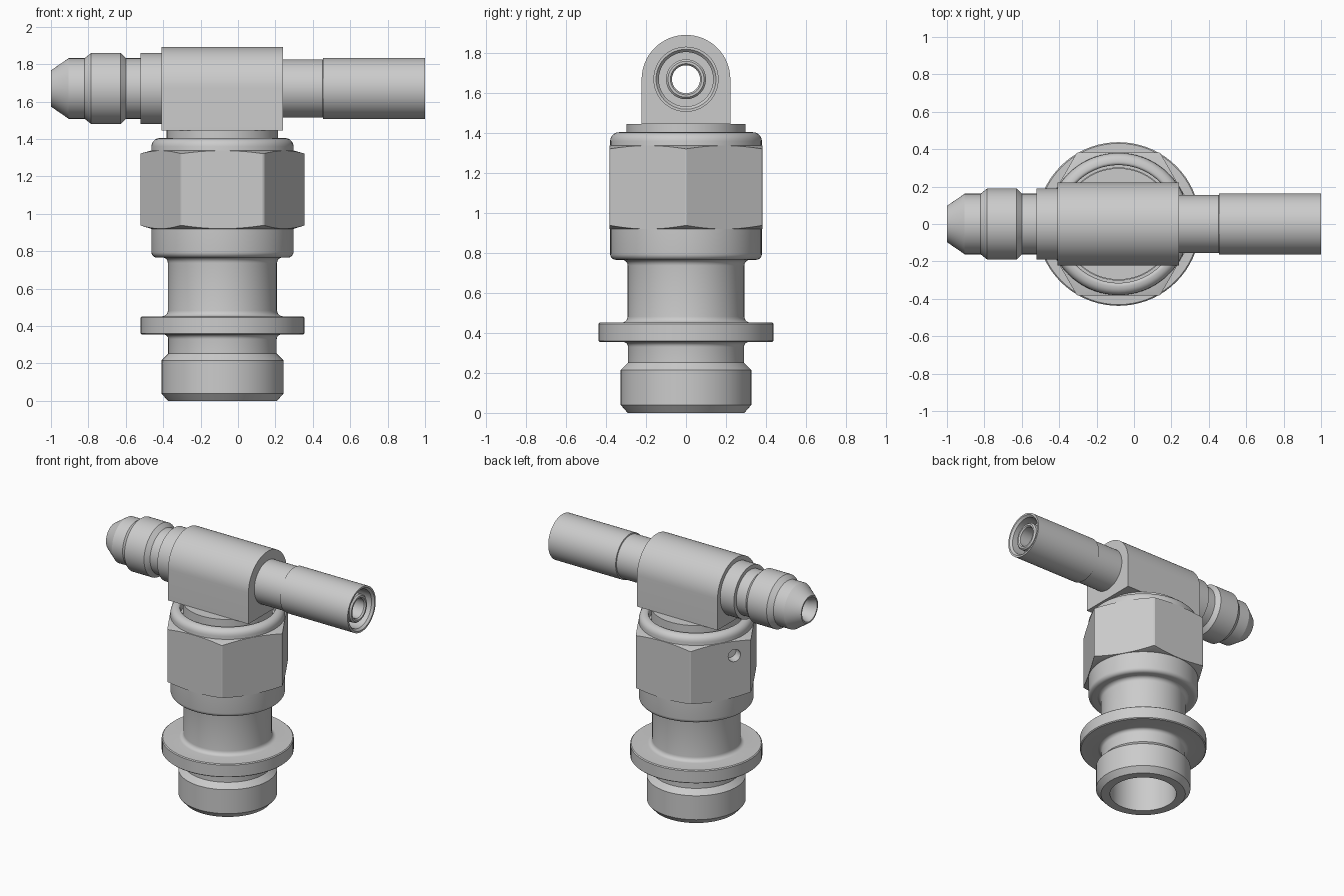
import bpy, bmesh
from math import pi, cos, sin, radians
from mathutils import Matrix, Vector

if "Cube" in bpy.data.objects:
    bpy.data.objects.remove(bpy.data.objects["Cube"])

AX = -0.083   # x of the vertical axis
TZ = 1.67     # z of the horizontal axis
UP = Matrix.Translation((AX, 0, 0))
SIDE = Matrix.Translation((0, 0, TZ)) @ Matrix.Rotation(pi / 2, 4, 'Y')


def finish(name, bm, mat):
    bm.transform(mat)
    bmesh.ops.recalc_face_normals(bm, faces=bm.faces)
    me = bpy.data.meshes.new(name)
    bm.to_mesh(me)
    bm.free()
    ob = bpy.data.objects.new(name, me)
    bpy.context.collection.objects.link(ob)
    return ob


def lathe(name, profile, mat=UP, n=72):
    """Revolve a closed (radius, height) profile into a ring."""
    bm = bmesh.new()
    rings = [[bm.verts.new((r * cos(2 * pi * i / n), r * sin(2 * pi * i / n), z))
              for i in range(n)] for r, z in profile]
    for a, b in zip(rings, rings[1:] + rings[:1]):
        for i in range(n):
            j = (i + 1) % n
            bm.faces.new((a[i], a[j], b[j], b[i]))
    return finish(name, bm, mat)


def prism(name, points, lo, hi, mat):
    """Extrude a closed outline along local z."""
    bm = bmesh.new()
    a, b = [[bm.verts.new((x, y, z)) for x, y in points] for z in (lo, hi)]
    bm.faces.new(a)
    bm.faces.new(b)
    for i in range(len(a)):
        j = (i + 1) % len(a)
        bm.faces.new((a[i], a[j], b[j], b[i]))
    return finish(name, bm, mat)


def circle(r, n):
    return [(r * cos(2 * pi * i / n), r * sin(2 * pi * i / n)) for i in range(n)]


def arc(cr, cz, rad, a0, a1, n=5):
    return [(cr + rad * cos(radians(a0 + (a1 - a0) * i / n)),
             cz + rad * sin(radians(a0 + (a1 - a0) * i / n))) for i in range(n + 1)]


def boolean(ob, other, op):
    m = ob.modifiers.new("cut", 'BOOLEAN')
    m.object, m.operation, m.solver = other, op, 'EXACT'
    bpy.context.view_layer.objects.active = ob
    bpy.ops.object.modifier_apply(modifier=m.name)
    bpy.data.objects.remove(other)


# Lower hollow body with plug end, flange and neck
lathe("port_body", [(0.23, 0), (0.292, 0), (0.327, 0.04), (0.327, 0.215), (0.29, 0.252)]
      + arc(0.315, 0.33, 0.025, 180, 90)
      + [(0.431, 0.355), (0.4375, 0.361), (0.4375, 0.446), (0.431, 0.452)]
      + arc(0.322, 0.482, 0.03, 270, 180)
      + arc(0.322, 0.737, 0.03, 180, 90)
      + [(0.322, 1.25), (0.23, 1.25)])

# Rounded collars below and above the hex
lathe("nut_lower_collar", [(0.29, 0.766)] + arc(0.35, 0.796, 0.03, 270, 360)
      + [(0.38, 0.96), (0.29, 0.96)])
lathe("nut_upper_collar", [(0.315, 1.29), (0.38, 1.29)]
      + arc(0.335, 1.36, 0.045, 0, 90) + arc(0.33, 1.39, 0.015, 90, 180))

# Hex nut, corners trimmed by a revolved chamfer profile
hex_nut = prism("hex_nut", circle(0.383 / cos(pi / 6), 6), 0.8, 1.45, UP)
trim = lathe("hex_trim", [(0.30, 0.918), (0.375, 0.918), (0.4395, 0.938), (0.4395, 1.322),
                          (0.375, 1.34), (0.30, 1.34)], n=96)
boolean(hex_nut, trim, 'INTERSECT')

# Small wire hole in one hex face
normal = Vector((cos(radians(150)), sin(radians(150)), 0))
tangent = Vector((-normal.y, normal.x, 0))
spot = Vector((AX, 0, 1.23)) + normal * 0.383 + tangent * 0.10
drill = prism("drill", circle(0.045, 32), -0.07, 0.2,
              Matrix.Translation(spot) @ normal.to_track_quat('Z', 'Y').to_matrix().to_4x4())
boolean(hex_nut, drill, 'DIFFERENCE')

# Swivel stem under the tee
prism("swivel_stem", circle(0.298, 72), 1.2, 1.446, UP)

# Arched tee block, bored through
arch = [(TZ - 1.445, -0.222)] + [(-0.222 * sin(pi * i / 32), -0.222 * cos(pi * i / 32))
                                 for i in range(33)] + [(TZ - 1.445, 0.222)]
tee = prism("tee_block", arch, -0.41, 0.24, SIDE)
boolean(tee, prism("bore", circle(0.1, 48), -0.6, 0.6, SIDE), 'DIFFERENCE')

# Left coned arm
lathe("cone_arm", [(0.07, -0.39), (0.19, -0.39), (0.19, -0.52), (0.162, -0.52), (0.162, -0.598),
                   (0.19, -0.627), (0.19, -0.785), (0.162, -0.82), (0.162, -0.905),
                   (0.097, -1.0), (0.087, -1.0), (0.07, -0.95)], SIDE)

# Right tube arm with recessed inner tube
lathe("tube_arm", [(0.07, 0.22), (0.155, 0.22), (0.155, 0.453), (0.163, 0.455), (0.163, 1.0),
                   (0.15, 1.0), (0.136, 0.985), (0.136, 0.88), (0.1, 0.88), (0.1, 0.97),
                   (0.09, 0.98), (0.078, 0.98), (0.07, 0.97)], SIDE)
# Bore lining between the arms
lathe("bore_lining", [(0.07, -0.39), (0.11, -0.39), (0.11, 0.22), (0.07, 0.22)], SIDE)

for ob in bpy.context.scene.objects:
    ob.select_set(True)
bpy.context.view_layer.objects.active = tee
bpy.ops.object.shade_smooth_by_angle(angle=radians(25))
